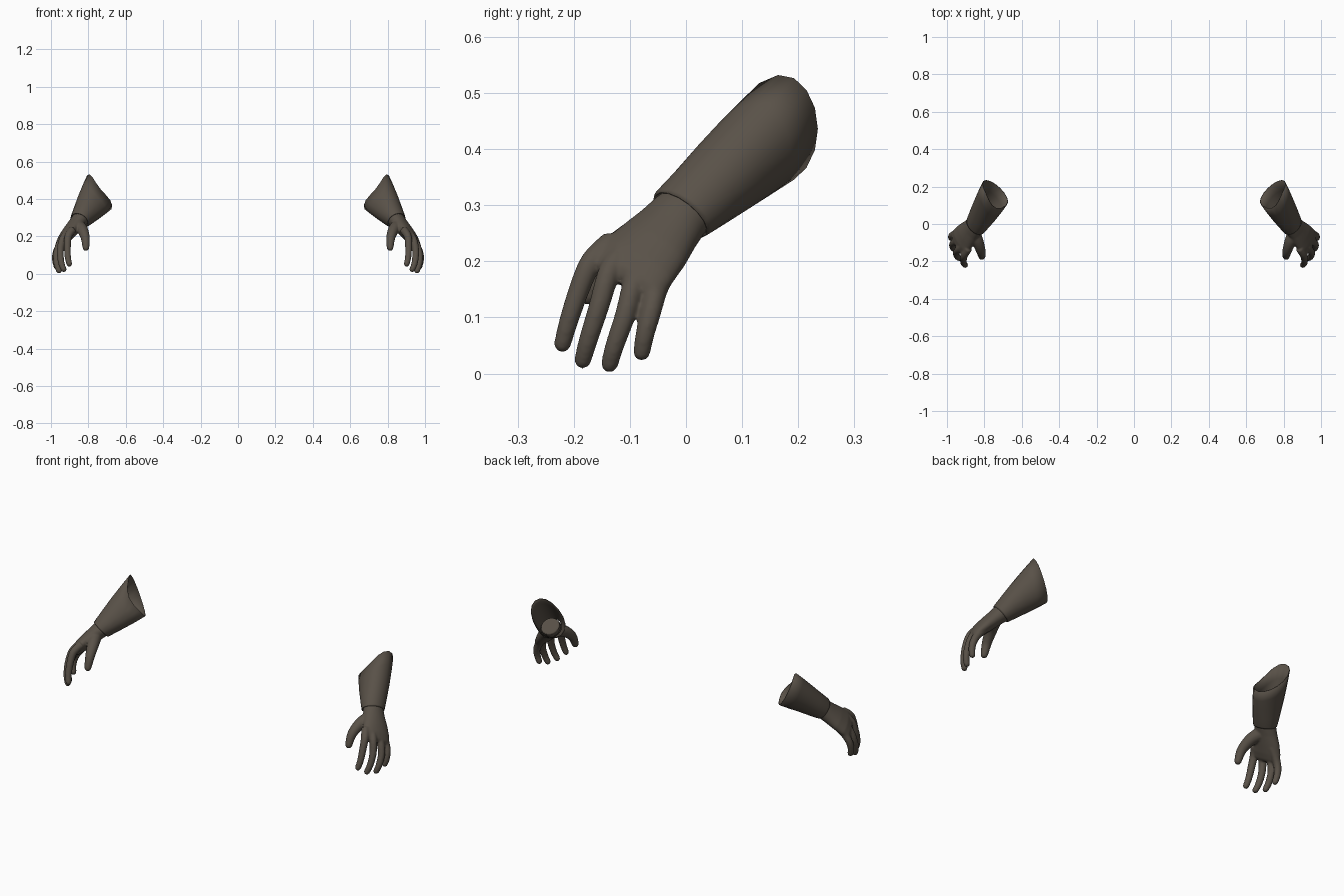
import bpy, bmesh
from math import sin, cos, pi, sqrt, radians
from mathutils import Vector as V

if "Cube" in bpy.data.objects:
    bpy.data.objects.remove(bpy.data.objects["Cube"])

leather = bpy.data.materials.new("dark_leather")
leather.diffuse_color = (0.10, 0.083, 0.065, 1)
leather.use_nodes = True
leather.node_tree.nodes["Principled BSDF"].inputs["Base Color"].default_value = leather.diffuse_color

# hand frame: W runs across the palm to the thumb side, N out of the hand back
W = V((-0.43, -0.79, 0.43)).normalized()
N = V((0.76, -0.1, 0.62))
N = (N - W * N.dot(W)).normalized()


def loft(bm, rings, caps=True):
    loops = [[bm.verts.new(p) for p in r] for r in rings]
    n = len(loops[0])
    for a, b in zip(loops, loops[1:]):
        for i in range(n):
            bm.faces.new((a[i], a[(i + 1) % n], b[(i + 1) % n], b[i]))
    if caps:
        bm.faces.new(loops[0][::-1])
        bm.faces.new(loops[-1])


def smooth_path(pts, t):
    # Catmull-Rom through the points, t from 0 to 1
    k = t * (len(pts) - 1)
    i = min(int(k), len(pts) - 2)
    u = k - i
    p = [pts[max(0, min(len(pts) - 1, i + j))] for j in (-1, 0, 1, 2)]
    return 0.5 * (2 * p[1] + (p[2] - p[0]) * u + (2 * p[0] - 5 * p[1] + 4 * p[2] - p[3]) * u * u
                  + (3 * p[1] - p[0] - 3 * p[2] + p[3]) * u ** 3)


def finger(bm, pts, r0, r1):
    pts = [V(p) for p in pts]
    samples = []
    for i in range(17):
        t = i / 16
        samples.append((smooth_path(pts, t), r0 + (r1 - r0) * t))
    end = samples[-1][0]
    d = (end - samples[-2][0]).normalized()
    for a in (25, 50, 70, 83):          # rounded tip
        samples.append((end + d * r1 * sin(radians(a)), r1 * cos(radians(a))))
    rings = []
    for i, (c, r) in enumerate(samples):
        j, k = max(0, i - 1), min(len(samples) - 1, i + 1)
        tan = (samples[k][0] - samples[j][0]).normalized()
        u = (N - tan * N.dot(tan)).normalized()
        v = tan.cross(u)
        rings.append([c + u * r * cos(2 * pi * q / 14) + v * r * sin(2 * pi * q / 14) for q in range(14)])
    loft(bm, rings)


def finish(bm, name):
    bmesh.ops.recalc_face_normals(bm, faces=bm.faces)
    me = bpy.data.meshes.new(name)
    bm.to_mesh(me)
    bm.free()
    for p in me.polygons:
        p.use_smooth = True
    me.materials.append(leather)
    ob = bpy.data.objects.new(name, me)
    bpy.context.collection.objects.link(ob)
    return ob


def mirror(ob):
    m = ob.modifiers.new("mirror", 'MIRROR')
    m.use_mirror_merge = False


# hands: flattened palm, four curled fingers and a thumb, fused together
bm = bmesh.new()
palm = [((0.825, 0.03, 0.315), 0.050, 0.042), ((0.850, -0.01, 0.282), 0.056, 0.045),
        ((0.872, -0.032, 0.257), 0.062, 0.041), ((0.897, -0.058, 0.228), 0.072, 0.038),
        ((0.922, -0.088, 0.197), 0.080, 0.033), ((0.938, -0.107, 0.174), 0.079, 0.025),
        ((0.944, -0.114, 0.163), 0.074, 0.015)]
rings = []
for c, w, h in palm:
    rings.append([V(c) + N * h * cos(2 * pi * q / 24) + W * w * sin(2 * pi * q / 24) for q in range(24)])
loft(bm, rings)
fingers = [
    [(0.885, -0.130, 0.235), (0.908, -0.168, 0.200), (0.912, -0.192, 0.145), (0.910, -0.210, 0.090), (0.902, -0.220, 0.053)],
    [(0.905, -0.105, 0.225), (0.937, -0.135, 0.185), (0.950, -0.155, 0.120), (0.945, -0.174, 0.060), (0.932, -0.184, 0.024)],
    [(0.915, -0.075, 0.205), (0.953, -0.093, 0.160), (0.970, -0.108, 0.105), (0.968, -0.127, 0.050), (0.957, -0.136, 0.017)],
    [(0.915, -0.035, 0.195), (0.955, -0.053, 0.148), (0.974, -0.063, 0.108), (0.977, -0.073, 0.070), (0.970, -0.079, 0.038)]]
for f in fingers:
    finger(bm, f, 0.022, 0.0155)
finger(bm, [(0.865, -0.030, 0.262), (0.835, -0.095, 0.240), (0.817, -0.150, 0.195), (0.813, -0.175, 0.140)], 0.038, 0.018)
hand = finish(bm, "hands")
rm = hand.modifiers.new("fuse", 'REMESH')
rm.mode = 'VOXEL'
rm.voxel_size = 0.0045
rm.use_smooth_shade = True
sm = hand.modifiers.new("soften", 'SMOOTH')
sm.factor = 0.5
sm.iterations = 8
mirror(hand)

# cuffs: open flared sleeves with a slanted, dipped rim
wrist = V((0.848, -0.010, 0.283))
rim = V((0.742, 0.166, 0.436))
SIDES = 16
rings = []
for s in (0, 0.03, 0.25, 0.5, 0.75, 1):
    ring = []
    for i in range(SIDES):
        t = 2 * pi * i / SIDES
        a = N * 0.052 * cos(t) - W * 0.062 * sin(t)
        b = V((0.070 * cos(t - pi / 4), 0.069 * sin(t), 0.098 * cos(t)))
        dip = max(0, cos(t + radians(62))) ** 3 * 0.035
        b += V((0.6, -0.55, -0.55)) * dip
        grow = 1 + 0.05 * sin(pi * s)
        if s == 0:
            grow = 0.98
        ring.append(wrist.lerp(rim, s) + a.lerp(b, s) * grow)
    rings.append(ring)
bm = bmesh.new()
loft(bm, rings, caps=False)
cuff = finish(bm, "cuffs")
so = cuff.modifiers.new("thickness", 'SOLIDIFY')
so.thickness = 0.004
mirror(cuff)
bpy.context.view_layer.objects.active = cuff
cuff.select_set(True)
bpy.ops.object.shade_smooth_by_angle(angle=radians(40))
